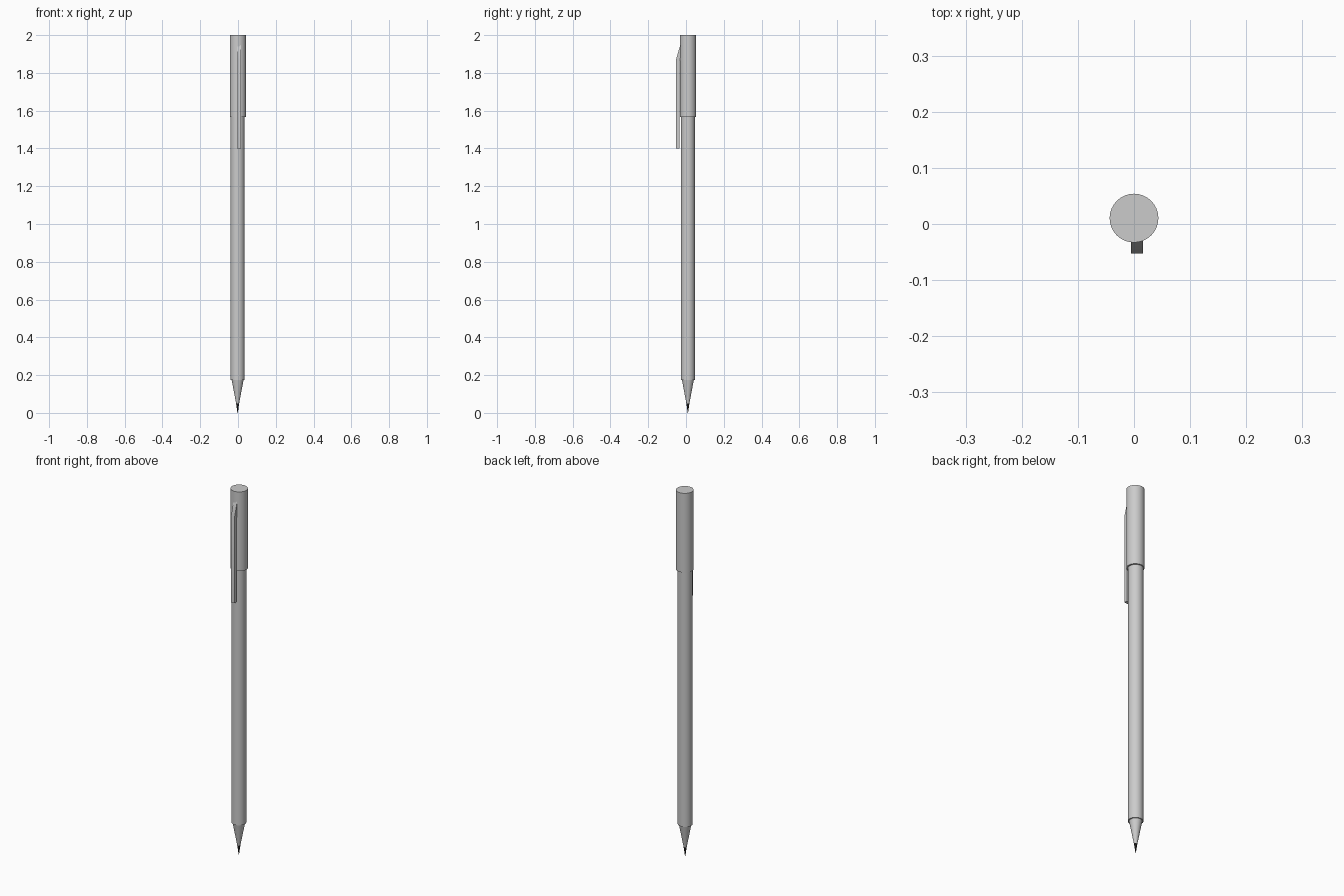
import bpy, bmesh, math

if "Cube" in bpy.data.objects:
    bpy.data.objects.remove(bpy.data.objects["Cube"])

def finish(name, bm, mat=None):
    bmesh.ops.recalc_face_normals(bm, faces=bm.faces)
    mesh = bpy.data.meshes.new(name)
    bm.to_mesh(mesh)
    bm.free()
    ob = bpy.data.objects.new(name, mesh)
    bpy.context.collection.objects.link(ob)
    if mat:
        mesh.materials.append(mat)
    bpy.ops.object.select_all(action='DESELECT')
    ob.select_set(True)
    bpy.context.view_layer.objects.active = ob
    bpy.ops.object.shade_smooth_by_angle(angle=math.radians(30))
    return ob

def tube(name, r_low, r_high, z0, z1, x, y, mat=None, sides=32):
    """Capped cylinder or cone between two heights."""
    bm = bmesh.new()
    bmesh.ops.create_cone(bm, cap_ends=True, segments=sides,
                          radius1=r_low, radius2=r_high, depth=z1 - z0)
    bmesh.ops.translate(bm, verts=bm.verts, vec=(x, y, (z0 + z1) / 2))
    return finish(name, bm, mat)

black = bpy.data.materials.new("black")
black.diffuse_color = (0.01, 0.01, 0.01, 1)
black.use_nodes = True
black.node_tree.nodes["Principled BSDF"].inputs["Base Color"].default_value = black.diffuse_color

# Barrel, cap, nose cone and writing point
X, Y = -0.002, 0.01
tube("barrel", 0.037, 0.037, 0.175, 1.60, X, Y)
tube("cap", 0.0435, 0.0435, 1.567, 2.0, 0.0, 0.0105)
tube("nose_cone", 0.008, 0.032, 0.05, 0.177, X, Y)
tube("writing_point", 0.001, 0.008, 0.0, 0.05, X, Y, black)

# Pocket clip: side profile (y, z) extruded across x, top bends into the cap
profile = [(-0.053, 1.40), (-0.034, 1.40), (-0.034, 1.86),
           (-0.028, 1.89), (-0.028, 1.955), (-0.034, 1.935), (-0.053, 1.87)]
bm = bmesh.new()
face = bm.faces.new([bm.verts.new((-0.005, y, z)) for y, z in profile])
ext = bmesh.ops.extrude_face_region(bm, geom=[face])
bmesh.ops.translate(bm, vec=(0.021, 0, 0),
                    verts=[g for g in ext["geom"] if isinstance(g, bmesh.types.BMVert)])
finish("pocket_clip", bm)
